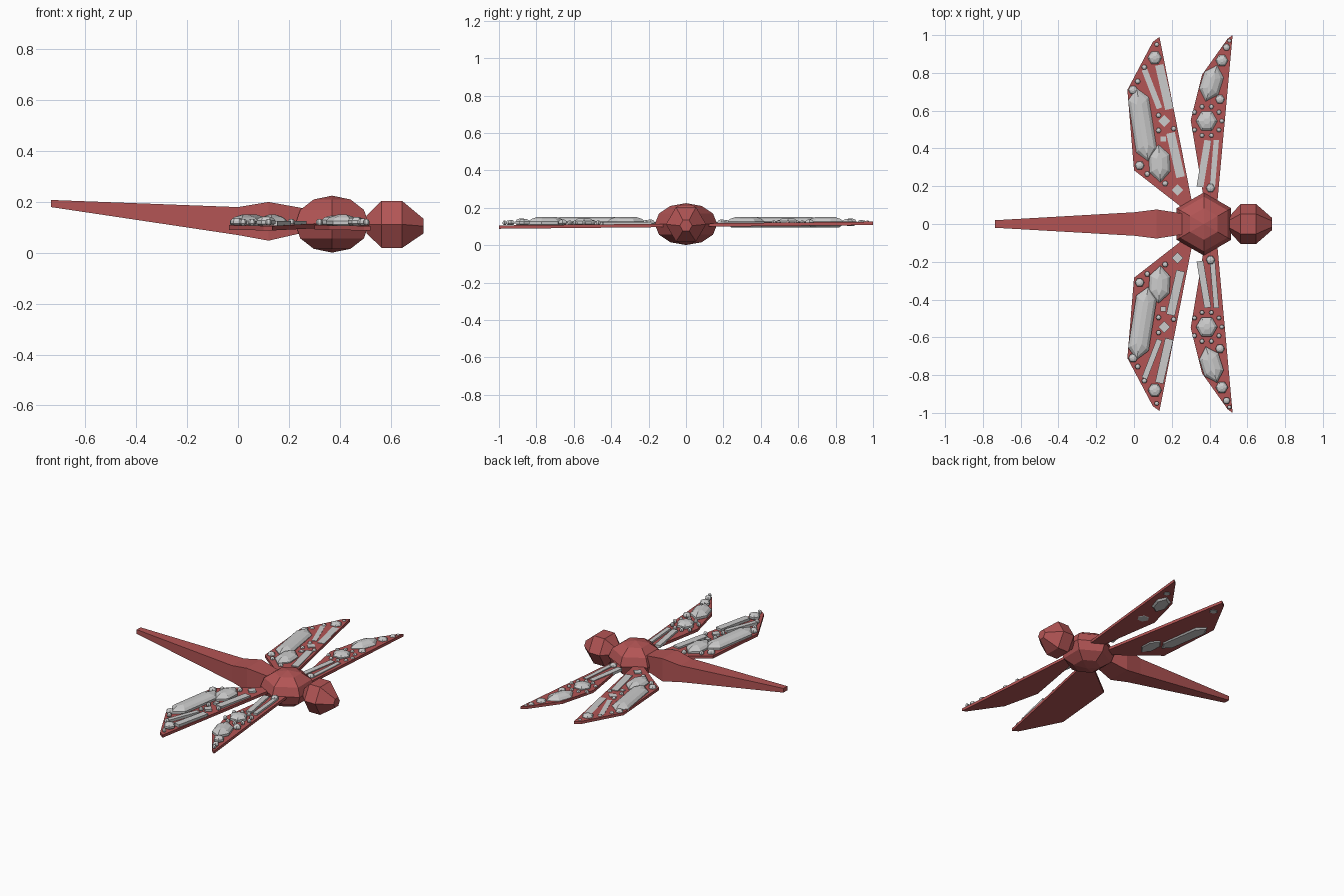
import bpy, bmesh
from math import sin, cos, pi, radians, atan2

if "Cube" in bpy.data.objects:
    bpy.data.objects.remove(bpy.data.objects["Cube"])

red = bpy.data.materials.new("red_enamel")
red.diffuse_color = (0.45, 0.09, 0.09, 1)
red.use_nodes = True
red.node_tree.nodes["Principled BSDF"].inputs["Base Color"].default_value = red.diffuse_color


def finish(bm, name, mat=None):
    bmesh.ops.recalc_face_normals(bm, faces=bm.faces)
    me = bpy.data.meshes.new(name)
    bm.to_mesh(me)
    bm.free()
    ob = bpy.data.objects.new(name, me)
    bpy.context.collection.objects.link(ob)
    if mat:
        me.materials.append(mat)
    return ob


def loft(bm, rings):
    """Skin a list of equal-length point rings and cap both ends."""
    vs = [[bm.verts.new(p) for p in r] for r in rings]
    n = len(vs[0])
    for a, b in zip(vs, vs[1:]):
        for i in range(n):
            j = (i + 1) % n
            bm.faces.new((a[i], a[j], b[j], b[i]))
    bm.faces.new(vs[0])
    bm.faces.new(vs[-1])


# thorax: six-sided faceted ball
bm = bmesh.new()
bmesh.ops.create_uvsphere(bm, u_segments=6, v_segments=6, radius=1)
ang = 0 if any(abs(v.co.x) < 0.01 and v.co.y > 0.9 for v in bm.verts) else pi / 2
for v in bm.verts:
    x, y, z = v.co
    x, y = x * cos(ang) - y * sin(ang), x * sin(ang) + y * cos(ang)
    v.co = (0.37 + 0.167 * x, 0.167 * y, 0.113 + 0.112 * z)
finish(bm, "thorax", red)

# head: hexagonal rings along x
bm = bmesh.new()
loft(bm, [[(x, r * cos(k * pi / 3), 0.112 + dz + r * sin(k * pi / 3)) for k in range(6)]
          for x, r, dz in ((0.505, 0.04, 0), (0.565, 0.107, 0), (0.645, 0.107, 0), (0.73, 0.033, -0.007))])
finish(bm, "head", red)

# tail: square section tapering to the tip
bm = bmesh.new()
loft(bm, [[(x, -w, lo), (x, w, lo), (x, w, hi), (x, -w, hi)]
          for x, w, lo, hi in ((-0.735, 0.02, 0.18, 0.208), (0, 0.062, 0.07, 0.18),
                               (0.12, 0.077, 0.048, 0.2), (0.26, 0.055, 0.08, 0.175))])
finish(bm, "tail", red)

# wing outlines, and the stones set in them: (x, y, half width, half length, lean x, lean y)
rear = [(0.135, 0.99), (0.10, 0.965), (-0.035, 0.71), (0, 0.285), (0.25, 0.09), (0.31, 0.1)]
front = [(0.522, 1.0), (0.495, 0.98), (0.36, 0.79), (0.30, 0.55), (0.375, 0.1), (0.44, 0.1)]
long_gems = [(0.045, 0.525, 0.055, 0.195, -0.06, 0.38), (0.135, 0.32, 0.055, 0.1, -0.01, 0.2),
             (0.41, 0.745, 0.053, 0.1, 0.06, 0.19)]
round_gems = [(0.11, 0.88, 0.037), (-0.005, 0.71, 0.025), (0.03, 0.31, 0.025), (0.165, 0.215, 0.016),
              (0.07, 0.265, 0.015), (0.13, 0.575, 0.014), (0.13, 0.495, 0.014), (0.21, 0.505, 0.014),
              (0.055, 0.83, 0.015), (0.12, 0.95, 0.013), (0.02, 0.755, 0.015), (0.385, 0.545, 0.057),
              (0.465, 0.865, 0.033), (0.49, 0.935, 0.02), (0.505, 0.97, 0.012), (0.455, 0.66, 0.025),
              (0.405, 0.19, 0.024)]
round_gems += [(0.385 + 0.08 * cos(radians(a)), 0.545 + 0.08 * sin(radians(a)), 0.013)
               for a in range(-144, 180, 36)]
bars = [(0.16, 0.725, 0.022, 0.12, -0.05, 0.22), (0.095, 0.715, 0.015, 0.11, -0.07, 0.18),
        (0.22, 0.365, 0.023, 0.12, -0.05, 0.22), (0.37, 0.32, 0.018, 0.125, -0.04, -0.24),
        (0.425, 0.315, 0.014, 0.13, 0.02, 0.24), (0.16, 0.545, 0.022, 0.022, 1, 1),
        (0.23, 0.18, 0.022, 0.022, 1, 1), (0.155, 0.45, 0.014, 0.014, 0, 1)]


def placed(pts, x, y, lean, side, s, z):
    """Lean a flat outline, scale it, and place it on one side of the body."""
    c, n = cos(lean), sin(lean)
    return [(x + s * (u * c + v * n), side * (y + s * (v * c - u * n)), z) for u, v in pts]


def wing_z(y):
    return 0.107 + 0.01 * y


for side, label in ((1, "left"), (-1, "right")):
    for name, outline in (("rear_wing", rear), ("front_wing", front)):
        bm = bmesh.new()
        loft(bm, [[(x, side * y, wing_z(side * y) + d) for x, y in outline] for d in (-0.009, 0.009)])
        finish(bm, f"{name}_{label}", red)

    # faceted stones: pavilion, girdle, crown, table
    bm = bmesh.new()
    for x, y, w, l, lx, ly in long_gems:
        p = [(0, l), (w, l - w), (w, w - l), (0, -l), (-w, w - l), (-w, l - w)]
        inset = lambda d: [(u * (1 - d / w), v * (1 - d / l)) for u, v in p]
        loft(bm, [placed(inset(d), x, y, atan2(lx, ly), side, 1, z)
                  for d, z in ((0.02, 0.096), (0, 0.112), (0, 0.126), (0.014, 0.14), (0.042, 0.15))])
    finish(bm, f"long_stones_{label}")

    bm = bmesh.new()
    for x, y, r in round_gems:
        p = [(r * cos(k * pi / 3), r * sin(k * pi / 3)) for k in range(6)]
        h = 0.011 + 0.4 * min(r, 0.047)
        loft(bm, [placed(p, x, y, 0, side, s, 0.117 + f * h)
                  for s, f in ((0.6, -0.5), (1, -0.1), (1, 0.4), (0.75, 0.8), (0.3, 1))])
    finish(bm, f"round_stones_{label}")

    # flat baguettes and diamonds
    bm = bmesh.new()
    for x, y, w, l, lx, ly in bars:
        p = [(-w, -l), (w, -l), (w, l), (-w, l)]
        loft(bm, [placed(p, x, y, atan2(lx, ly), side, 1, z) for z in (0.107, 0.125)])
    finish(bm, f"flat_stones_{label}")
